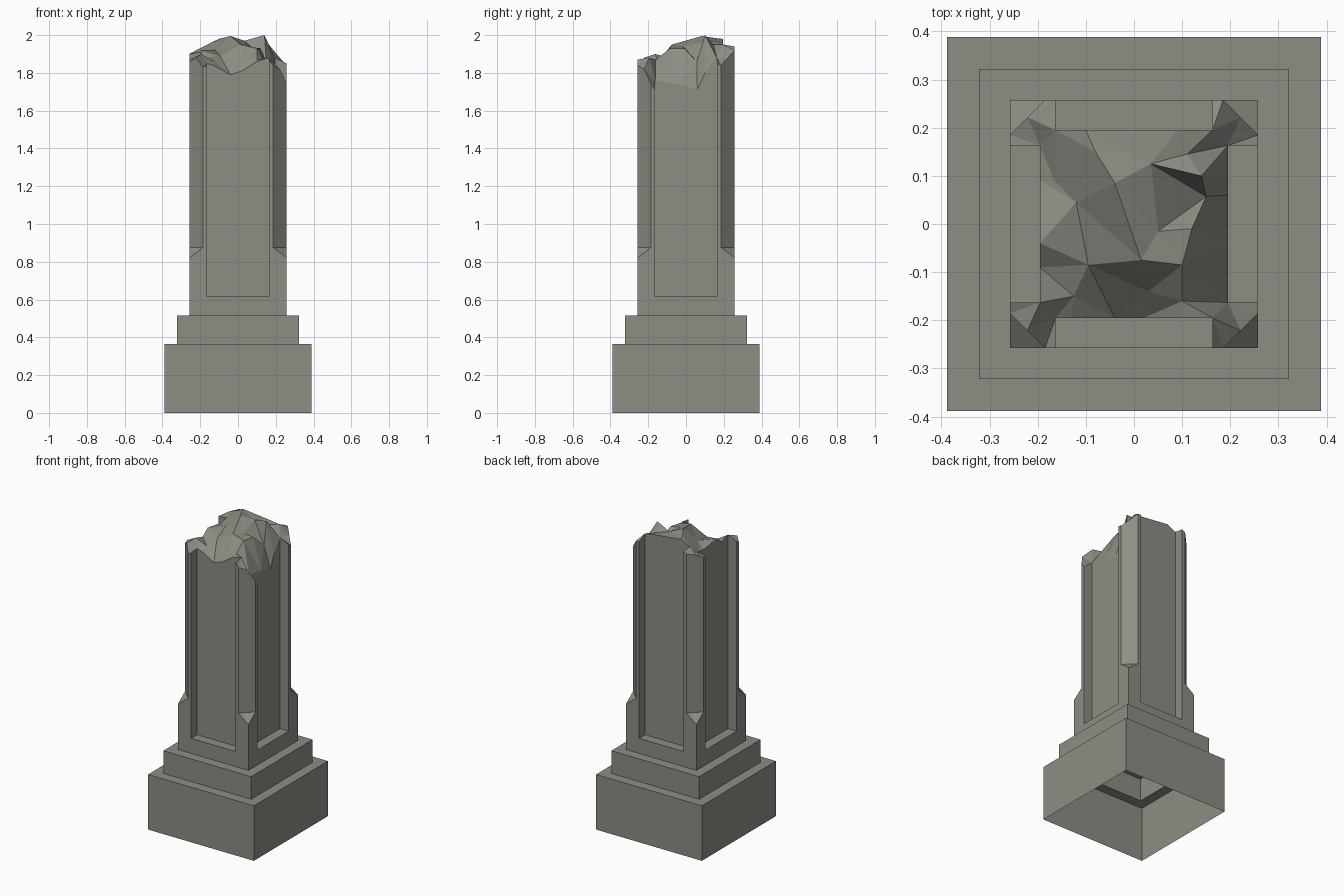
import bpy
import bmesh
from mathutils import Vector
from mathutils.geometry import delaunay_2d_cdt

default_cube = bpy.data.objects.get("Cube")
if default_cube:
    bpy.data.objects.remove(default_cube, do_unlink=True)

STONE_COLOUR = (0.27, 0.27, 0.235, 1.0)
stone = bpy.data.materials.new("weathered_stone")
stone.use_nodes = True
stone.diffuse_color = STONE_COLOUR
stone.node_tree.nodes["Principled BSDF"].inputs["Base Color"].default_value = STONE_COLOUR

# Main sizes
PLINTH, STEP, SHAFT, PANEL = 0.388, 0.322, 0.258, 0.195   # half widths
PANEL_EDGE, CHAMFER = 0.163, 0.185                        # recess and chamfer limits
PLINTH_TOP, STEP_TOP, PANEL_BASE = 0.365, 0.515, 0.615
STOP_LOW, STOP_HIGH = 0.82, 0.875
MIDDLE = (SHAFT + CHAMFER) / 2


def make_object(name, bm):
    bmesh.ops.remove_doubles(bm, verts=bm.verts, dist=0.0001)
    mesh = bpy.data.meshes.new(name)
    bm.to_mesh(mesh)
    bm.free()
    mesh.materials.append(stone)
    obj = bpy.data.objects.new(name, mesh)
    bpy.context.collection.objects.link(obj)
    return obj


def face(bm, *points):
    return bm.faces.new([bm.verts.new(p) for p in points])


def square(half, z):
    return [(-half, -half, z), (half, -half, z), (half, half, z), (-half, half, z)]


def loft_squares(bm, rings):
    """Joins successive square rings, leaving both ends open."""
    for (h0, z0), (h1, z1) in zip(rings, rings[1:]):
        low, high = square(h0, z0), square(h1, z1)
        for i in range(4):
            j = (i + 1) % 4
            face(bm, low[i], low[j], high[j], high[i])


# Stepped base, hollow underneath
for name, rings in (
    ("plinth", [(PLINTH, 0), (PLINTH, PLINTH_TOP), (STEP, PLINTH_TOP)]),
    ("step", [(STEP, PLINTH_TOP), (STEP, STEP_TOP), (SHAFT, STEP_TOP)]),
):
    bm = bmesh.new()
    loft_squares(bm, rings)
    make_object(name, bm)

# Plan of one corner pier, from one recessed panel round to the next
PIER = [(PANEL_EDGE, PANEL), (PANEL_EDGE, SHAFT), (CHAMFER, SHAFT), (MIDDLE, MIDDLE),
        (SHAFT, CHAMFER), (SHAFT, PANEL_EDGE), (PANEL, PANEL_EDGE)]
PIER_FOOT = [PANEL_BASE] * 2 + [STOP_HIGH] * 3 + [PANEL_BASE] * 2

# Broken heights of each pier, in the order of the plan
pier_tops = {
    (1, -1): [1.88, 1.87, 1.84, 1.82, 1.74, 1.71, 1.76],
    (1, 1): [1.95, 1.92, 1.92, 1.88, 1.84, 1.85, 1.88],
    (-1, 1): [1.95, 1.94, 1.93, 1.92, 1.90, 1.90, 1.91],
    (-1, -1): [1.85, 1.84, 1.83, 1.88, 1.86, 1.87, 1.90],
}
# Broken heights along each panel: distance along it, height
front_edge = [(-0.13, 1.84), (-0.04, 1.79), (0.02, 1.81), (0.1, 1.86)]
right_edge = [(-0.04, 1.74), (0.06, 1.71), (0.1, 1.8)]
back_edge = [(0.09, 1.96), (-0.1, 1.98)]
left_edge = [(0.09, 1.9), (-0.04, 1.92), (-0.09, 1.88)]
# Peaks and hollows inside the break
rubble = [(-0.08, 0.15, 1.985), (-0.04, 0.085, 1.995), (0.14, 0.1, 2.0),
          (0.11, 0.145, 1.95), (0.035, 0.125, 1.97), (-0.12, 0.045, 1.92),
          (-0.165, 0.09, 1.91), (-0.095, -0.085, 1.89), (0.015, -0.075, 1.95),
          (0.05, -0.015, 1.94), (0.12, -0.01, 1.93), (0.1, -0.085, 1.93),
          (0.03, -0.14, 1.87), (-0.125, -0.15, 1.86), (0.1, -0.16, 1.87),
          (0.15, 0.057, 1.86)]

# Outline of the shaft, counter-clockwise: (x, y, foot, top)
outline = []


def add_pier(sx, sy):
    pier = [(sx * x, sy * y, foot, top)
            for (x, y), foot, top in zip(PIER, PIER_FOOT, pier_tops[sx, sy])]
    outline.extend(pier if sx * sy < 0 else reversed(pier))


add_pier(1, -1)
outline += [(PANEL, y, PANEL_BASE, z) for y, z in right_edge]
add_pier(1, 1)
outline += [(x, PANEL, PANEL_BASE, z) for x, z in back_edge]
add_pier(-1, 1)
outline += [(-PANEL, y, PANEL_BASE, z) for y, z in left_edge]
add_pier(-1, -1)
outline += [(x, -PANEL, PANEL_BASE, z) for x, z in front_edge]

# Shaft walls
bm = bmesh.new()
loft_squares(bm, [(SHAFT, STEP_TOP), (SHAFT, PANEL_BASE)])
for i, (x0, y0, foot0, top0) in enumerate(outline):
    x1, y1, foot1, top1 = outline[(i + 1) % len(outline)]
    face(bm, (x0, y0, foot0), (x1, y1, foot1), (x1, y1, top1), (x0, y0, top0))

# Square corner feet with sloping chamfer stops
for sx, sy in pier_tops:
    x, y = sx * SHAFT, sy * SHAFT
    on_y = (sx * CHAMFER, y, STOP_HIGH)
    on_x = (x, sy * CHAMFER, STOP_HIGH)
    foot, tip = (x, y, PANEL_BASE), (x, y, STOP_LOW)
    face(bm, (sx * PANEL_EDGE, y, PANEL_BASE), foot, tip, on_y)
    face(bm, (x, sy * PANEL_EDGE, PANEL_BASE), foot, tip, on_x)
    face(bm, tip, on_x, on_y)

# Sills below the recessed panels
for s in (-1, 1):
    for swap in (False, True):
        sill = [(-PANEL_EDGE, s * SHAFT), (PANEL_EDGE, s * SHAFT),
                (PANEL_EDGE, s * PANEL), (-PANEL_EDGE, s * PANEL)]
        face(bm, *[((b, a) if swap else (a, b)) + (PANEL_BASE,) for a, b in sill])

# Jagged top, triangulated inside the outline
plan = [Vector((x, y)) for x, y, _, _ in outline] + [Vector((x, y)) for x, y, _ in rubble]
heights = [p[3] for p in outline] + [p[2] for p in rubble]
coords, _, tris, sources, _, _ = delaunay_2d_cdt(
    plan, [], [list(range(len(outline)))], 1, 0.00001)
for tri in tris:
    face(bm, *[(coords[v].x, coords[v].y, heights[sources[v][0]]) for v in tri])
bmesh.ops.remove_doubles(bm, verts=bm.verts, dist=0.0001)
bmesh.ops.recalc_face_normals(bm, faces=bm.faces)
make_object("broken_shaft", bm)
